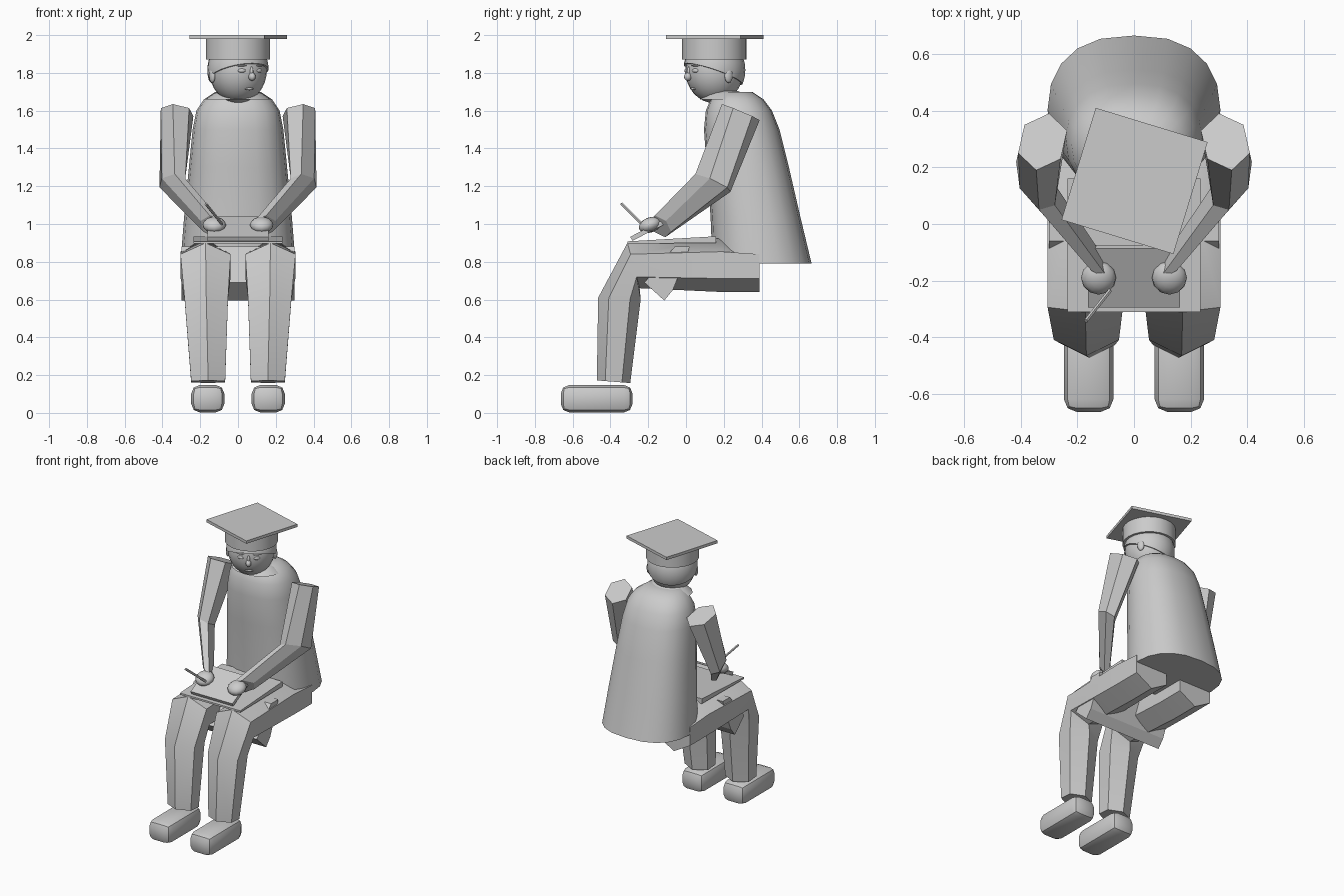
import bpy, bmesh, math
from mathutils import Vector, Matrix

if "Cube" in bpy.data.objects:
    bpy.data.objects.remove(bpy.data.objects["Cube"])

grey = bpy.data.materials.new("plain grey")
grey.diffuse_color = (0.6, 0.6, 0.6, 1)
grey.use_nodes = True
grey.node_tree.nodes["Principled BSDF"].inputs["Base Color"].default_value = grey.diffuse_color

HEAD = Vector((0, 0.15, 1.815))
TURN = Matrix.Rotation(math.radians(28), 4, 'Z')   # head looks to its left


def finish(name, bm, smooth=None):
    bmesh.ops.recalc_face_normals(bm, faces=bm.faces)
    me = bpy.data.meshes.new(name)
    bm.to_mesh(me)
    bm.free()
    ob = bpy.data.objects.new(name, me)
    bpy.context.collection.objects.link(ob)
    me.materials.append(grey)
    if smooth:
        bpy.ops.object.select_all(action='DESELECT')
        ob.select_set(True)
        bpy.context.view_layer.objects.active = ob
        bpy.ops.object.shade_smooth_by_angle(angle=math.radians(smooth))
    return ob


def loft(name, rings, smooth=None):
    """Skin closed rings of points and cap both ends."""
    bm = bmesh.new()
    vs = [[bm.verts.new(p) for p in r] for r in rings]
    n = len(vs[0])
    for a, b in zip(vs, vs[1:]):
        for i in range(n):
            j = (i + 1) % n
            bm.faces.new((a[i], a[j], b[j], b[i]))
    bm.faces.new(vs[0])
    bm.faces.new(vs[-1])
    return finish(name, bm, smooth)


def hexagon(front, back, side):
    """Six points with corners at front and back, widened along side."""
    f, b, w = Vector(front), Vector(back), Vector(side)
    mid, half = (f + b) / 2, (f - b) / 2
    return [mid + half * c + w * s for c, s in
            ((1, 0), (.5, 1), (-.5, 1), (-1, 0), (-.5, -1), (.5, -1))]


def ball(name, centre, radii, matrix=Matrix(), seg=16, rings=10):
    bm = bmesh.new()
    bmesh.ops.create_uvsphere(bm, u_segments=seg, v_segments=rings, radius=1)
    bm.transform(Matrix.Translation(centre) @ matrix @ Matrix.Diagonal((*radii, 1)))
    return finish(name, bm, 60)


def block(name, centre, size, matrix=Matrix(), bevel=0.0):
    bm = bmesh.new()
    bmesh.ops.create_cube(bm, size=1)
    bm.transform(Matrix.Diagonal((*size, 1)))
    if bevel:
        bmesh.ops.bevel(bm, geom=bm.edges[:], offset=bevel, segments=2,
                        affect='EDGES', profile=0.5)
    bm.transform(Matrix.Translation(centre) @ matrix)
    return finish(name, bm, 40 if bevel else None)


def mirrored(points, s):
    return [Vector((p[0] * s, p[1], p[2])) for p in points]


# gown body: height, half width, front y, back y
body = [(0.79, .305, .14, .665), (1.04, .285, .13, .605), (1.3, .26, .11, .545),
        (1.5, .24, .095, .495), (1.6, .22, .105, .455), (1.66, .18, .13, .41),
        (1.70, .12, .17, .35)]
rings = []
for z, w, f, b in body:
    ring = []
    for i in range(20):
        a = 2 * math.pi * i / 20
        c, s = math.cos(a), math.sin(a)
        ring.append((w * math.copysign(abs(c) ** .8, c),
                     (f + b) / 2 + (b - f) / 2 * math.copysign(abs(s) ** .9, s), z))
    rings.append(ring)
loft("gown_body", rings, 50)

# collar ring around the neck
loft("collar", [[(r * math.cos(i * math.pi / 8), .2 + r * .75 * math.sin(i * math.pi / 8), z)
                 for i in range(16)] for r, z in ((.17, 1.66), (.13, 1.69), (.1, 1.705))], 50)

for s, side in ((-1, "right"), (1, "left")):
    # sleeves
    arm = [hexagon((.345, .19, 1.635), (.30, .39, 1.55), (.075, .01, 0)),
           hexagon((.335, .05, 1.265), (.36, .235, 1.17), (.062, .03, 0)),
           hexagon((.15, -.165, 1.045), (.12, -.11, .93), (.055, .045, 0))]
    loft(side + "_sleeve", [mirrored(r, s) for r in arm])
    ball(side + "_hand", (s * .125, -.19, .995), (.062, .062, .04),
         Matrix.Rotation(math.radians(20), 4, 'X'), 12, 8)

    # trouser legs, flattened at the hip
    hip = [Vector((p.x, p.y, min(p.z, .84))) for p in
           hexagon((.18, .39, .925), (.18, .39, .64), (.125, 0, 0))]
    leg = [hip,
           hexagon((.18, .19, .925), (.18, .19, .64), (.125, 0, 0)),
           hexagon((.172, -.31, .90), (.172, -.245, .66), (.133, 0, 0)),
           hexagon((.168, -.465, .61), (.168, -.24, .6), (.115, 0, 0)),
           hexagon((.158, -.472, .172), (.158, -.295, .158), (.09, 0, 0))]
    loft(side + "_leg", [mirrored(r, s) for r in leg], 32)

    # shoes
    block(side + "_shoe", (s * .16, -.473, .075), (.175, .38, .145), bevel=.045)

# folded gown hem passing under the thighs
hem = [(.02, .88), (-.06, .88), (-.22, .69), (-.115, .595), (-.07, .65), (.0, .82)]
loft("gown_hem", [[(x, y, z) for y, z in hem] for x in (-.3, .3)])

# lap cloth and notebook
lap = [(.16, .935), (-.31, .908), (-.31, .896), (.16, .9)]
loft("lap_cloth", [[(x, y, z) for y, z in lap] for x in (-.235, .235)])
block("notebook", (0, -.185, .975), (.325, .235, .024),
      Matrix.Rotation(math.radians(27), 4, 'X'))

# pencil
a, b = Vector((-.17, -.342, 1.107)), Vector((-.085, -.235, 1.0))
bm = bmesh.new()
bmesh.ops.create_cone(bm, cap_ends=True, segments=6, radius1=.008, radius2=.008,
                      depth=(b - a).length)
bm.transform(Matrix.Translation((a + b) / 2) @ (b - a).to_track_quat('Z', 'Y').to_matrix().to_4x4())
finish("pencil", bm)

# head
ball("head", HEAD, (.152, .155, .175), TURN, 24, 16)

# skullcap, cut by a plane that drops towards the back
bm = bmesh.new()
bmesh.ops.create_uvsphere(bm, u_segments=24, v_segments=16, radius=1)
bm.transform(Matrix.Diagonal((.162, .165, .18, 1)))
cut = bmesh.ops.bisect_plane(bm, geom=bm.verts[:] + bm.edges[:] + bm.faces[:],
                             plane_co=(0, 0, -.025), plane_no=(0, .38, 1), clear_inner=True)
bmesh.ops.holes_fill(bm, edges=[e for e in bm.edges if e.is_boundary])
bm.transform(Matrix.Translation(HEAD) @ TURN)
finish("skullcap", bm, 40)

# cap band and square board
bm = bmesh.new()
bmesh.ops.create_cone(bm, cap_ends=True, segments=24, radius1=.17, radius2=.17, depth=.115)
bm.transform(Matrix.Translation((0, .15, 1.928)))
finish("cap_band", bm, 40)
block("cap_board", (.002, .152, 1.99), (.413, .413, .02),
      Matrix.Rotation(math.radians(-17), 4, 'Z'))


# facial features placed around the turned head
def feature(name, x, y, z, radii, tilt=0):
    ball(name, HEAD + TURN @ Vector((x, y, z)), radii,
         TURN @ Matrix.Rotation(math.radians(tilt), 4, 'Z'), 12, 8)


feature("nose", 0, -.158, -.035, (.018, .022, .022))
feature("nose_bridge", 0, -.15, -.01, (.01, .014, .03))
feature("mouth", 0, -.128, -.1, (.026, .01, .007))
for s, side in ((-1, "right"), (1, "left")):
    feature(side + "_eye", s * .052, -.141, -.003, (.022, .01, .011), s * 20)
    feature(side + "_brow", s * .055, -.142, .024, (.028, .01, .005), s * 20)
    feature(side + "_ear", s * .152, .005, -.03, (.014, .024, .038))
